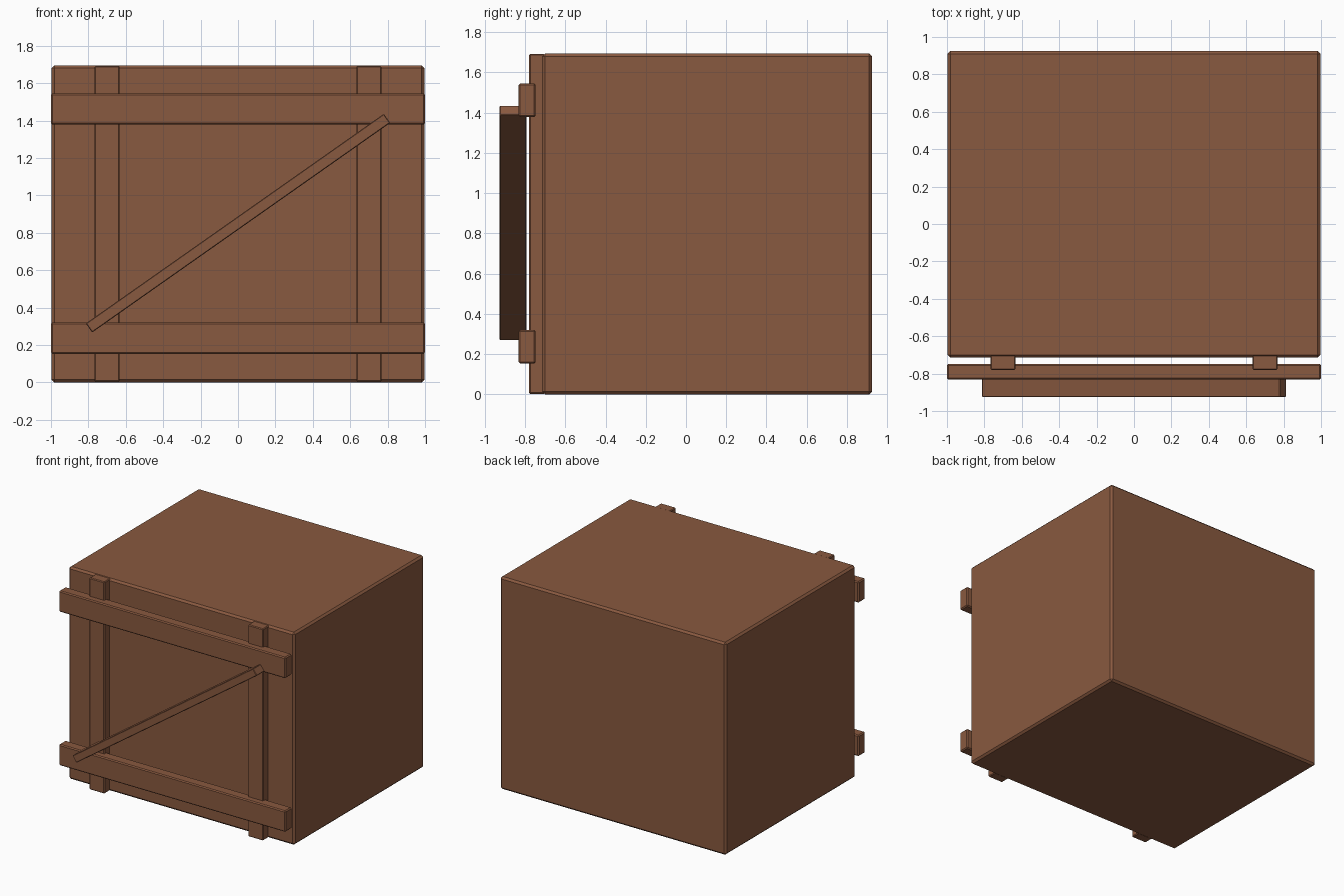
import bpy
import math

if "Cube" in bpy.data.objects:
    bpy.data.objects.remove(bpy.data.objects["Cube"])

# one brown wood colour
wood = bpy.data.materials.new("brown wood")
wood.diffuse_color = (0.25, 0.10, 0.05, 1.0)
wood.use_nodes = True
wood.node_tree.nodes["Principled BSDF"].inputs["Base Color"].default_value = wood.diffuse_color


def board(name, lo, hi, bevel, tilt=0.0):
    """Bevelled box between two corners, tilted about its own y axis."""
    bpy.ops.mesh.primitive_cube_add(size=1)
    ob = bpy.context.object
    ob.name = name
    size = [b - a for a, b in zip(lo, hi)]
    for v in ob.data.vertices:
        v.co = [c * s for c, s in zip(v.co, size)]
    ob.location = [(a + b) / 2 for a, b in zip(lo, hi)]
    ob.rotation_euler.y = tilt
    ob.data.materials.append(wood)
    mod = ob.modifiers.new("edge bevel", 'BEVEL')
    mod.width = bevel
    mod.segments = 1
    return ob


H = 1.695

# crate body
board("crate_body", (-0.997, -0.715, 0), (0.997, 0.925, H), 0.015)

# upright battens on the front
for side, x in (("left", -0.7), ("right", 0.7)):
    board(f"{side}_upright", (x - 0.067, -0.78, 0.003), (x + 0.067, -0.70, H - 0.003), 0.006)

# horizontal rails across the battens
for level, z in (("lower", 0.237), ("upper", 1.462)):
    board(f"{level}_rail", (-1, -0.832, z - 0.084), (1, -0.748, z + 0.084), 0.008)

# diagonal brace, rising to the right
board("diagonal_brace", (-0.974, -0.926, 0.822), (0.974, -0.793, 0.881), 0.004,
      tilt=-math.atan2(1.121, 1.594))
